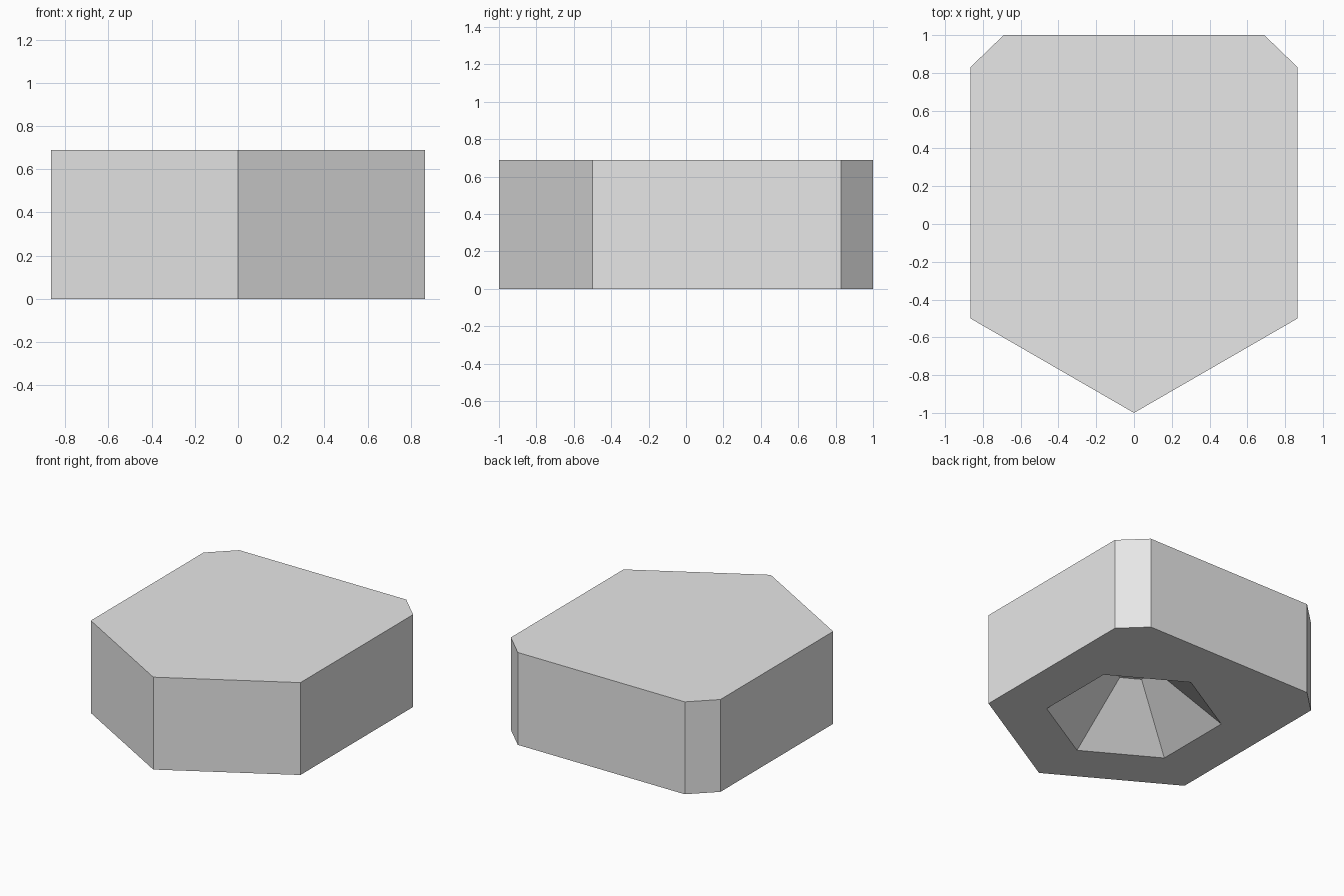
import bpy, bmesh
from math import radians
from mathutils import Matrix

cube = bpy.data.objects.get("Cube")
if cube:
    bpy.data.objects.remove(cube, do_unlink=True)

HEIGHT = 0.69
RIM, ROOF, DEPTH = 0.6, 0.15, 0.37   # recess radii and depth

# Single plain grey
grey = bpy.data.materials.new("light_grey")
grey.use_nodes = True
colour = (0.8, 0.8, 0.8, 1)
grey.diffuse_color = colour
grey.node_tree.nodes["Principled BSDF"].inputs["Base Color"].default_value = colour


def add_object(name, bm):
    bmesh.ops.recalc_face_normals(bm, faces=bm.faces)
    mesh = bpy.data.meshes.new(name)
    bm.to_mesh(mesh)
    bm.free()
    mesh.materials.append(grey)
    obj = bpy.data.objects.new(name, mesh)
    bpy.context.collection.objects.link(obj)
    return obj


# Tile body: mirrored half outline, pointed front and clipped back corners
half = [(0.866, -0.5), (0.866, 0.83), (0.69, 1)]
outline = [(0, -1)] + half + [(-x, y) for x, y in reversed(half)]
bm = bmesh.new()
base = bm.faces.new([bm.verts.new((x, y, 0)) for x, y in outline])
top = bmesh.ops.extrude_face_region(bm, geom=[base], use_keep_orig=True)["geom"]
bmesh.ops.translate(bm, vec=(0, 0, HEIGHT),
                    verts=[v for v in top if isinstance(v, bmesh.types.BMVert)])
body = add_object("tile_body", bm)

# Tapered six-sided recess cutter, running slightly below the base
extra = 0.1
length = DEPTH + extra
low_radius = RIM + (RIM - ROOF) * extra / DEPTH
place = Matrix.Translation((0, 0, DEPTH - length / 2)) @ Matrix.Rotation(radians(90), 4, "Z")
bm = bmesh.new()
bmesh.ops.create_cone(bm, cap_ends=True, segments=6, radius1=low_radius,
                      radius2=ROOF, depth=length, matrix=place)
# Turn the cutter so that one corner points to the front
front = min(bm.verts, key=lambda v: v.co.y)
if abs(front.co.x) > 0.01:
    bmesh.ops.rotate(bm, verts=bm.verts, matrix=Matrix.Rotation(radians(30), 3, "Z"))
cutter = add_object("recess_cutter", bm)
cutter.hide_render = True

# Cut the recess into the underside and drop the cutter
cut = body.modifiers.new("recess", "BOOLEAN")
cut.operation = "DIFFERENCE"
cut.solver = "EXACT"
cut.object = cutter
bpy.context.view_layer.objects.active = body
body.select_set(True)
bpy.ops.object.modifier_apply(modifier=cut.name)
bpy.data.objects.remove(cutter, do_unlink=True)
